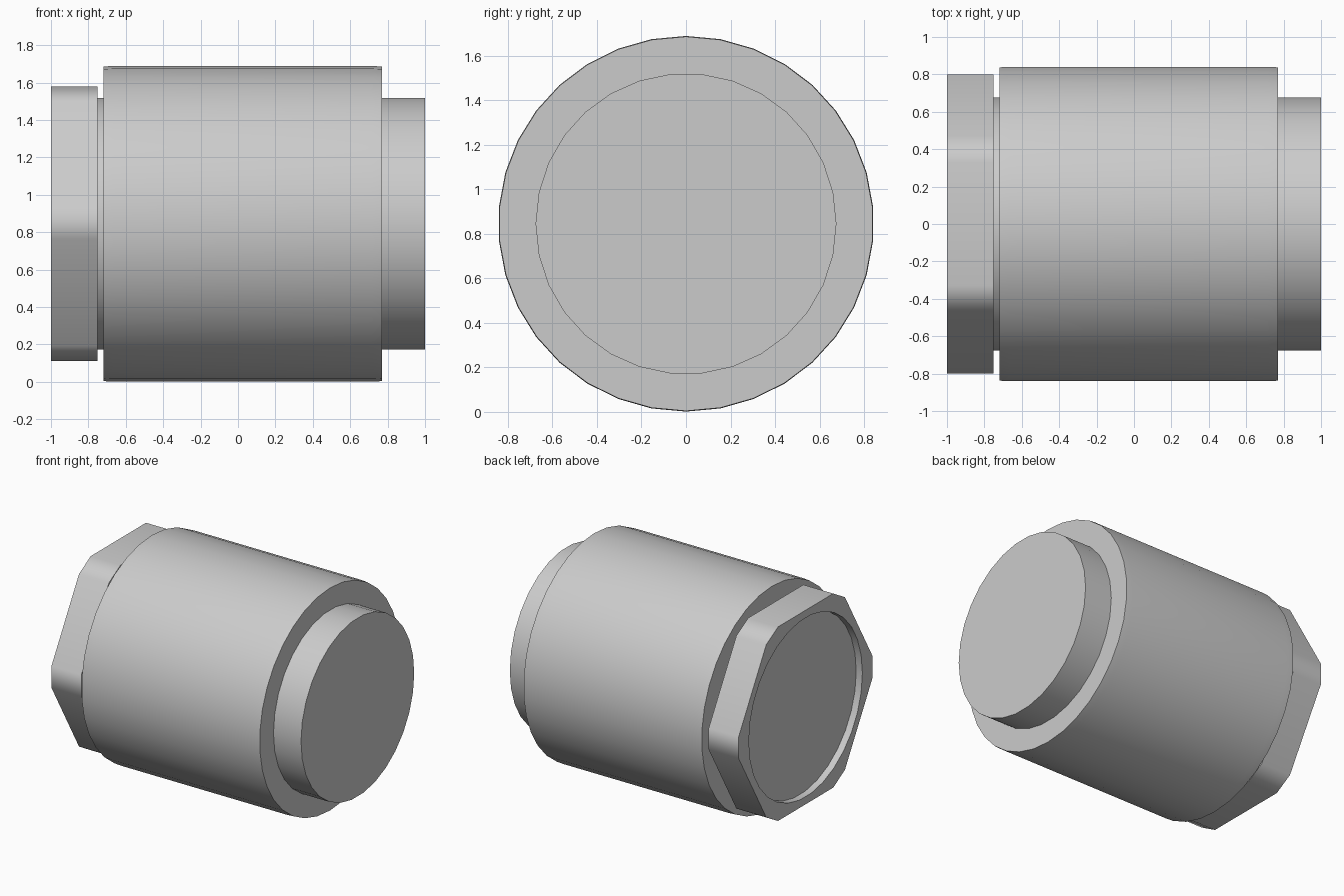
import bpy, bmesh
from math import cos, sin, pi, radians
from mathutils import Vector

if "Cube" in bpy.data.objects:
    bpy.data.objects.remove(bpy.data.objects["Cube"], do_unlink=True)

AXIS_Z = 0.845

grey = bpy.data.materials.new("light grey metal")
grey.use_nodes = True
COLOUR = (0.6, 0.6, 0.6, 1)
grey.diffuse_color = COLOUR
grey.node_tree.nodes["Principled BSDF"].inputs["Base Color"].default_value = COLOUR


def ring(bm, x, points):
    """Loop of vertices across the long axis from (y, z) points."""
    return [bm.verts.new((x, y, z + AXIS_Z)) for y, z in points]


def circle(radius, sides, offset=0.0):
    angles = [2 * pi * (i + offset) / sides for i in range(sides)]
    return [(radius * sin(a), radius * cos(a)) for a in angles]


def finish(bm, name):
    bmesh.ops.recalc_face_normals(bm, faces=bm.faces)
    mesh = bpy.data.meshes.new(name)
    bm.to_mesh(mesh)
    bm.free()
    mesh.materials.append(grey)
    mesh.shade_smooth()
    mesh.set_sharp_from_angle(angle=radians(40))
    obj = bpy.data.objects.new(name, mesh)
    bpy.context.collection.objects.link(obj)
    return obj


def turned(name, profile, sides, offset=0.0):
    """Solid turned about the long axis from (x, radius) steps."""
    bm = bmesh.new()
    loops = [ring(bm, x, circle(r, sides, offset)) for x, r in profile]
    for a, b in zip(loops, loops[1:]):
        for i in range(sides):
            j = (i + 1) % sides
            bm.faces.new((a[i], a[j], b[j], b[i]))
    bm.faces.new(loops[0])
    bm.faces.new(loops[-1])
    return finish(bm, name)


# Wide barrel with a very slight relief at both ends
turned("barrel", [(-0.72, 0.841), (-0.665, 0.844), (0.715, 0.844), (0.77, 0.841)], 34)

# Core running through: recessed in the nut, proud of the barrel at the other end
turned("core", [(-0.95, 0.676), (1.0, 0.676)], 30, 0.5)

# Hex nut with trimmed corners and a round bore
bm = bmesh.new()
outline = []
for k in range(6):
    for turn in (-24.2, 24.2):
        a = radians(60 * k + turn)
        outline.append((0.804 * sin(a), 0.804 * cos(a)))
edges = []
for points in (outline, circle(0.678, 30, 0.5)):
    loop = ring(bm, -1.0, points)
    edges += [bm.edges.new((v, loop[i - 1])) for i, v in enumerate(loop)]
bmesh.ops.triangle_fill(bm, edges=edges, use_beauty=True)
grown = bmesh.ops.extrude_face_region(bm, geom=bm.faces[:], use_keep_orig=True)
verts = [g for g in grown["geom"] if isinstance(g, bmesh.types.BMVert)]
bmesh.ops.translate(bm, verts=verts, vec=Vector((0.25, 0, 0)))
nut = finish(bm, "hex_nut")
weighted = nut.modifiers.new("flat sides", 'WEIGHTED_NORMAL')
weighted.keep_sharp = True
